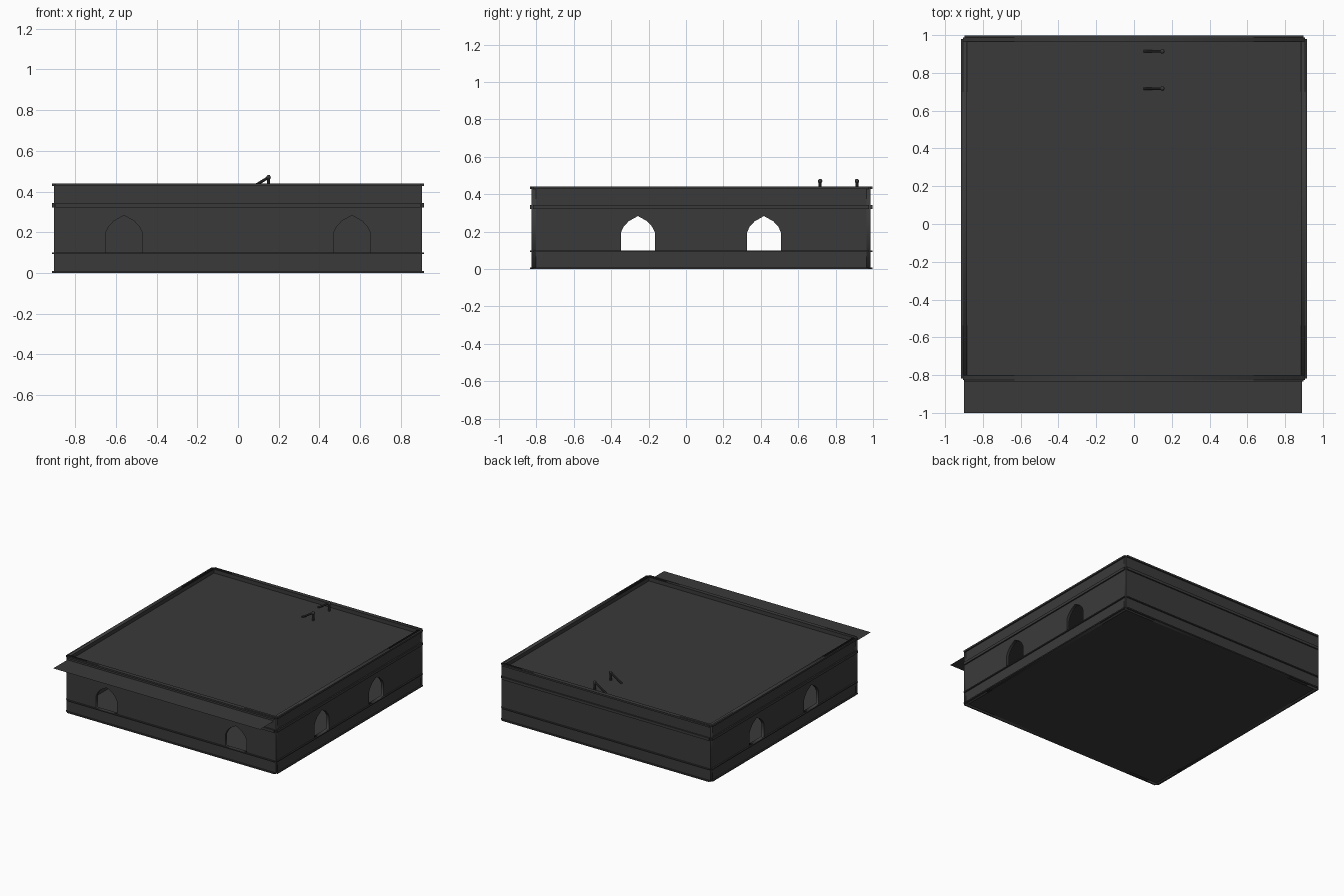
import bpy, bmesh
from math import radians
from mathutils import Vector, Matrix

if "Cube" in bpy.data.objects:
    bpy.data.objects.remove(bpy.data.objects["Cube"])

dark = bpy.data.materials.new("dark_grey")
dark.diffuse_color = (0.042, 0.042, 0.042, 1)
dark.use_nodes = True
dark.node_tree.nodes["Principled BSDF"].inputs["Base Color"].default_value = dark.diffuse_color

X, Y0, Y1, H, T = 0.905, -0.825, 0.987, 0.44, 0.022
YC, YH = (Y0 + Y1) / 2, (Y1 - Y0) / 2


def add_box(bm, lo, hi):
    c = [(a + b) / 2 for a, b in zip(lo, hi)]
    s = [b - a for a, b in zip(lo, hi)]
    bmesh.ops.create_cube(bm, size=1, matrix=Matrix.Translation(c) @ Matrix.Diagonal((*s, 1)))


def finish(name, bm):
    me = bpy.data.meshes.new(name)
    bm.to_mesh(me)
    bm.free()
    me.materials.append(dark)
    ob = bpy.data.objects.new(name, me)
    bpy.context.collection.objects.link(ob)
    return ob


# Walls: flat outlines with pointed-arch window holes, extruded to thickness
ARCH = [(0.091, 0.1), (0.091, 0.195), (0.077, 0.225), (0.05, 0.255), (0, 0.283)]


def wall(name, half, windows, loc, turn):
    cu = bpy.data.curves.new(name, 'CURVE')
    cu.dimensions, cu.fill_mode, cu.extrude = '2D', 'BOTH', T / 2
    loops = [[(-half, 0), (half, 0), (half, H), (-half, H)]]
    for w in windows:
        loops.append([(w + x, z) for x, z in ARCH] + [(w - x, z) for x, z in ARCH[-2::-1]])
    for pts in loops:
        sp = cu.splines.new('POLY')
        sp.points.add(len(pts) - 1)
        for p, (x, z) in zip(sp.points, pts):
            p.co = (x, z, 0, 1)
        sp.use_cyclic_u = True
    cu.materials.append(dark)
    ob = bpy.data.objects.new(name, cu)
    bpy.context.collection.objects.link(ob)
    ob.location = loc
    ob.rotation_euler = (radians(90), 0, radians(turn))
    bpy.ops.object.select_all(action='DESELECT')
    ob.select_set(True)
    bpy.context.view_layer.objects.active = ob
    bpy.ops.object.convert(target='MESH')


wall("front_wall", X, (-0.56, 0.56), (0, Y0 + T / 2, 0), 0)
wall("back_wall", X, (), (0, Y1 - T / 2, 0), 0)
side_windows = [w - YC for w in (-0.257, 0.417)]
for name, s in (("right_wall", 1), ("left_wall", -1)):
    wall(name, YH - T, side_windows, (s * (X - T / 2), YC, 0), 90)

# Raised trim bands on all four sides, stopping short of the corners
bm = bmesh.new()
P = 0.01
for z0, z1 in ((0, 0.009), (0.092, 0.1), (0.322, 0.343), (0.427, H)):
    for s in (-1, 1):
        a, b = sorted((s * (X - 0.003), s * (X + P)))
        add_box(bm, (a, Y0 + 0.008, z0), (b, Y1 - 0.008, z1))
    add_box(bm, (-X + 0.008, Y0 - P, z0), (X - 0.008, Y0 + 0.003, z1))
    add_box(bm, (-X + 0.008, Y1 - 0.003, z0), (X - 0.008, Y1 + P, z1))
finish("trim_bands", bm)

# Floor slab
bm = bmesh.new()
add_box(bm, (-X + T, Y0 + T, 0), (X - T, Y1 - T, 0.004))
finish("floor", bm)

# Roof sheet, running out past the front wall as a canopy
bm = bmesh.new()
bm.faces.new([bm.verts.new(p) for p in
              ((-0.9, -1, 0.41), (0.89, -1, 0.41), (0.89, 0.975, 0.41), (-0.9, 0.975, 0.41))])
finish("roof_canopy", bm)


# Roof grab rails: a post, a sloping brace and a rounded cap each
def rod(bm, a, b, r):
    a, b = Vector(a), Vector(b)
    d = b - a
    m = Matrix.Translation((a + b) / 2) @ d.to_track_quat('Z', 'Y').to_matrix().to_4x4()
    bmesh.ops.create_cone(bm, cap_ends=True, segments=10, radius1=r, radius2=r,
                          depth=d.length, matrix=m)


for name, y in (("front_grab_rail", 0.717), ("rear_grab_rail", 0.914)):
    bm = bmesh.new()
    rod(bm, (0.15, y, 0.41), (0.15, y, 0.47), 0.008)
    rod(bm, (0.053, y, 0.41), (0.15, y, 0.47), 0.007)
    bmesh.ops.create_uvsphere(bm, u_segments=10, v_segments=6, radius=0.012,
                              matrix=Matrix.Translation((0.15, y, 0.47)))
    finish(name, bm)
